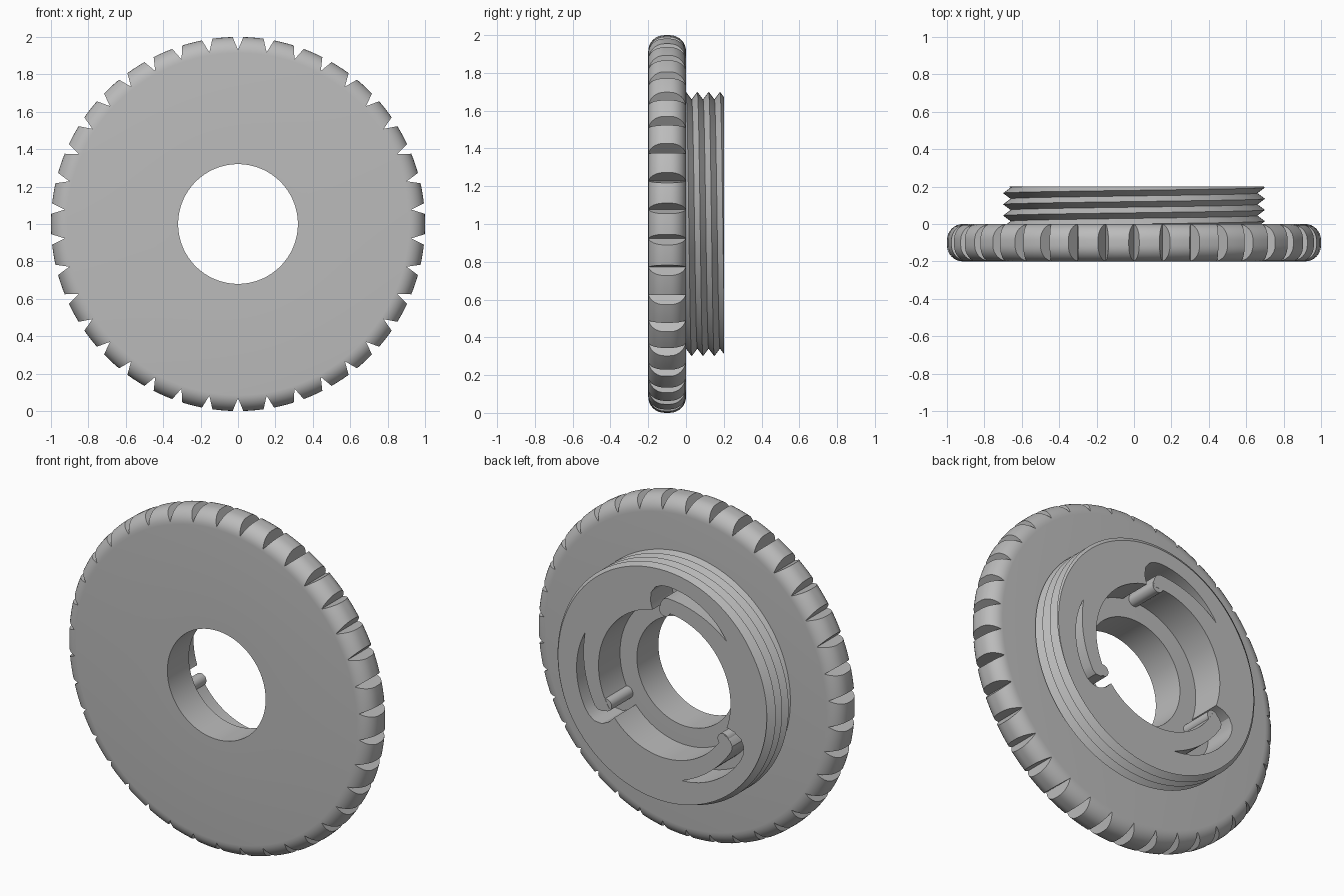
import bpy, bmesh
from math import sin, cos, pi, radians, tau

cube = bpy.data.objects.get("Cube")
if cube:
    bpy.data.objects.remove(cube, do_unlink=True)

grey = bpy.data.materials.new("plain_grey")
grey.use_nodes = True
colour = (0.5, 0.5, 0.5, 1)
grey.diffuse_color = colour
grey.node_tree.nodes["Principled BSDF"].inputs["Base Color"].default_value = colour

HUB_BACK, PITCH = 0.2, 0.06
BORE, COUNTERBORE = 0.32, 0.43
NOTCHES = 38


def polar(r, a, y):
    return (r * cos(a), y, 1 + r * sin(a))


def make_object(name, bm):
    bmesh.ops.recalc_face_normals(bm, faces=bm.faces[:])
    mesh = bpy.data.meshes.new(name)
    bm.to_mesh(mesh)
    bm.free()
    mesh.materials.append(grey)
    ob = bpy.data.objects.new(name, mesh)
    bpy.context.collection.objects.link(ob)
    return ob


def add_prism(bm, outline, y0, y1):
    """Extrude a polar outline of (radius, angle) along y."""
    face = bm.faces.new([bm.verts.new(polar(r, a, y0)) for r, a in outline])
    ext = bmesh.ops.extrude_face_region(bm, geom=[face])["geom"]
    verts = [v for v in ext if isinstance(v, bmesh.types.BMVert)]
    bmesh.ops.translate(bm, verts=verts, vec=(0, y1 - y0, 0))


def cut(target, cutter):
    cutter.hide_render = True
    mod = target.modifiers.new("cut", "BOOLEAN")
    mod.operation, mod.solver, mod.object = "DIFFERENCE", "EXACT", cutter
    select(target)
    bpy.ops.object.modifier_apply(modifier=mod.name)
    bpy.data.objects.remove(cutter, do_unlink=True)


def select(ob):
    bpy.ops.object.select_all(action="DESELECT")
    ob.select_set(True)
    bpy.context.view_layer.objects.active = ob


def smooth(ob):
    select(ob)
    bpy.ops.object.shade_smooth_by_angle(angle=radians(30))


# Rim disc: rounded profile turned about the y axis
fillet, steps = 0.085, 8
profile = [(BORE, 0), (BORE, -0.2)]
for side in (-1, 1):
    for i in range(steps + 1):
        a = (i / steps - (1 if side < 0 else 0)) * pi / 2
        mid = -0.1 + side * (0.1 - fillet)
        profile.append((1 - fillet + fillet * cos(a), mid + fillet * sin(a)))
bm = bmesh.new()
segments = NOTCHES * 4
rings = [[bm.verts.new(polar(r, pi / 2 + tau * (s + 0.5) / segments, y)) for r, y in profile]
         for s in range(segments)]
for s in range(segments):
    a, b = rings[s], rings[(s + 1) % segments]
    for i in range(len(profile)):
        j = (i + 1) % len(profile)
        bm.faces.new((a[i], a[j], b[j], b[i]))
disc = make_object("knurled_disc", bm)

# V-shaped grip notches around the rim
bm = bmesh.new()
for n in range(NOTCHES):
    a = pi / 2 + tau * n / NOTCHES
    add_prism(bm, [(0.93, a), (1.03, a - 0.039), (1.03, a + 0.039)], -0.3, 0.1)
cut(disc, make_object("notch_cutter", bm))
smooth(disc)

# Threaded hub: helical rows clamped to the hub's two ends
bm = bmesh.new()
columns, rows = 144, 12


def thread_point(col, row):
    turn = col / columns
    y = min(max((row / 2 + turn) * PITCH - 2 * PITCH, 0), HUB_BACK)
    phase = (y / PITCH - turn) % 1
    r = 0.66 + 0.04 * abs(1 - 2 * phase)
    return polar(r, pi / 2 - tau * turn, y)


grid = [[bm.verts.new(thread_point(c, r)) for r in range(rows + 1)] for c in range(columns + 1)]
for c in range(columns):
    for r in range(rows):
        bm.faces.new((grid[c][r], grid[c + 1][r], grid[c + 1][r + 1], grid[c][r + 1]))
bmesh.ops.remove_doubles(bm, verts=bm.verts[:], dist=1e-5)
bmesh.ops.dissolve_degenerate(bm, edges=bm.edges[:], dist=1e-5)
loose = [e for e in bm.edges if not e.link_faces]
bmesh.ops.delete(bm, geom=loose, context="EDGES")
bmesh.ops.holes_fill(bm, edges=[e for e in bm.edges if e.is_boundary], sides=0)
hub = make_object("threaded_hub", bm)

# Counterbore through the hub
bm = bmesh.new()
add_prism(bm, [(COUNTERBORE, tau * i / 96) for i in range(96)], -0.1, 0.3)
cut(hub, make_object("counterbore_cutter", bm))

# Three hooked, tapering slots that leave a spring finger beside the bore
taper = [i / 16 for i in range(17)]
hook = [(0.39, -4), (0.39, -10), (0.48, -11), (0.53, -9.5), (0.565, -6), (0.58, -2)]
outer = [(0.585 - 0.04 * u * u, 2 + 46 * u) for u in taper]
inner = [(0.515 + 0.028 * u * u, 2 + 45 * u) for u in reversed(taper)]
finger_end = [(0.505, -1), (0.48, -3), (0.44, -4)]
bm = bmesh.new()
pin_angles = [radians(90 + 120 * k) for k in range(3)]
for base in pin_angles:
    outline = hook + outer + inner + finger_end
    add_prism(bm, [(r, base + radians(t)) for r, t in outline], -0.1, 0.3)
cut(hub, make_object("slot_cutter", bm))
smooth(hub)

# Round pin at the tip of each finger
for k, base in enumerate(pin_angles):
    x, _, z = polar(0.44, base, 0)
    bpy.ops.mesh.primitive_cylinder_add(vertices=32, radius=0.036, depth=0.199,
                                        location=(x, 0.0995, z), rotation=(pi / 2, 0, 0))
    pin = bpy.context.object
    pin.name = f"finger_pin_{k + 1}"
    pin.data.materials.append(grey)
    smooth(pin)
